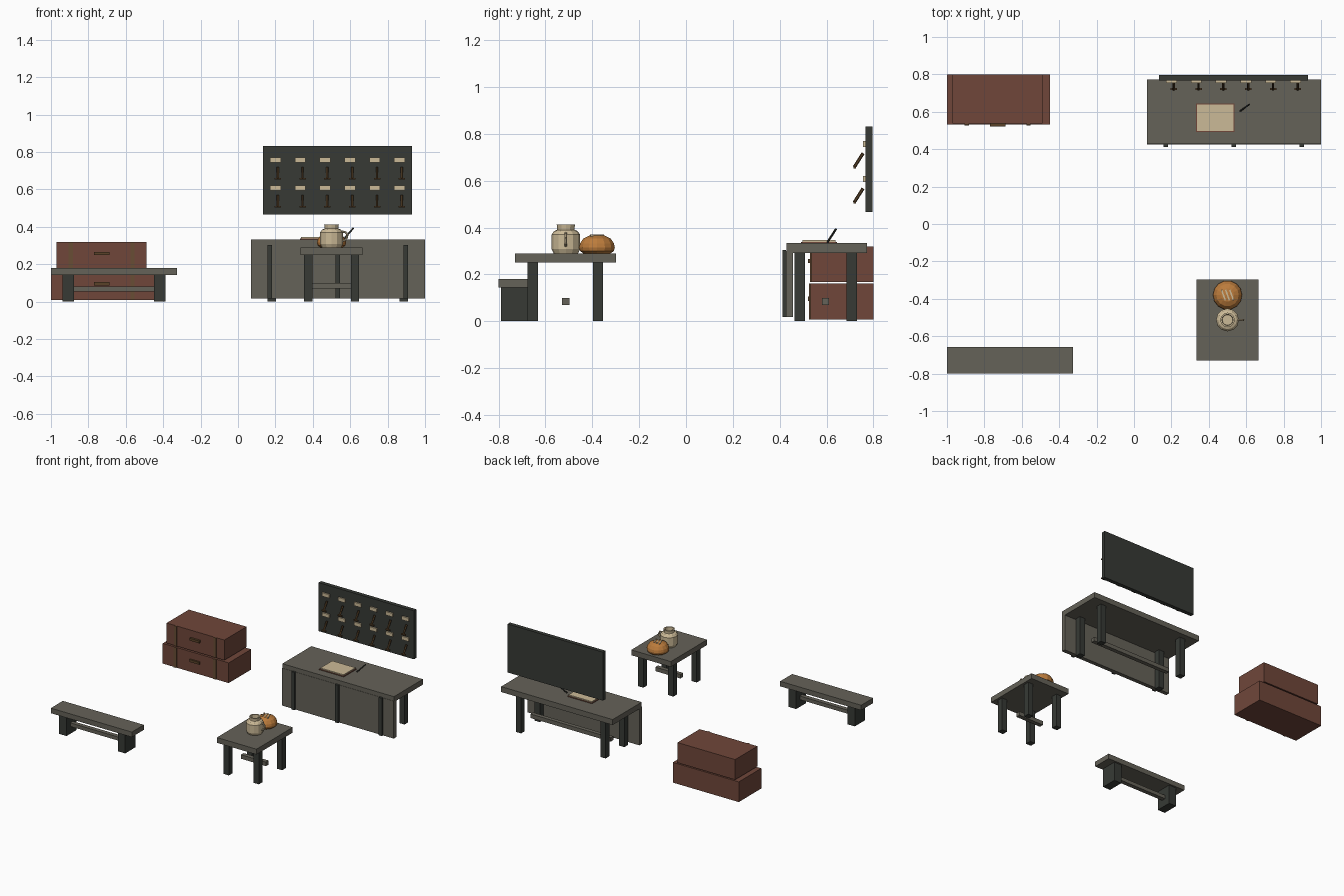
import bpy, bmesh, math
from mathutils import Vector

if "Cube" in bpy.data.objects:
    bpy.data.objects.remove(bpy.data.objects["Cube"])


def material(name, rgb):
    m = bpy.data.materials.new(name)
    m.diffuse_color = (*rgb, 1)
    m.use_nodes = True
    m.node_tree.nodes["Principled BSDF"].inputs["Base Color"].default_value = m.diffuse_color
    return m


WOOD = material("weathered_wood", (0.13, 0.122, 0.098))
DARK = material("dark_wood", (0.038, 0.042, 0.036))
LEATHER = material("red_leather", (0.16, 0.062, 0.042))
STRAP = material("strap_brown", (0.14, 0.075, 0.035))
CREAM = material("cream", (0.60, 0.49, 0.31))
BREAD = material("bread_crust", (0.50, 0.20, 0.045))
BRASS = material("old_brass", (0.10, 0.055, 0.022))


def finish(name, bm, mat):
    bmesh.ops.recalc_face_normals(bm, faces=bm.faces)
    me = bpy.data.meshes.new(name)
    bm.to_mesh(me)
    bm.free()
    me.materials.append(mat)
    ob = bpy.data.objects.new(name, me)
    bpy.context.collection.objects.link(ob)
    return ob


def box(name, x, y, z, mat):
    """Box from (min, max) ranges."""
    bm = bmesh.new()
    bmesh.ops.create_cube(bm, size=1)
    for v in bm.verts:
        v.co = [r[0] + (c + 0.5) * (r[1] - r[0]) for c, r in zip(v.co, (x, y, z))]
    return finish(name, bm, mat)


def rod(name, a, b, r, mat, sides=6, r2=None):
    """Straight rod between two points."""
    a, b = Vector(a), Vector(b)
    bm = bmesh.new()
    bmesh.ops.create_cone(bm, cap_ends=True, segments=sides, radius1=r,
                          radius2=r if r2 is None else r2, depth=(b - a).length)
    ob = finish(name, bm, mat)
    ob.location = (a + b) / 2
    ob.rotation_mode = 'QUATERNION'
    ob.rotation_quaternion = (b - a).to_track_quat('Z', 'Y')
    return ob


def lathe(name, profile, centre, sides, mat):
    """Revolve (radius, z) points around a vertical axis."""
    bm = bmesh.new()
    vs = [bm.verts.new((r, 0, z)) for r, z in profile]
    es = [bm.edges.new(p) for p in zip(vs, vs[1:])]
    bmesh.ops.spin(bm, geom=vs + es, cent=(0, 0, 0), axis=(0, 0, 1),
                   angle=2 * math.pi, steps=sides, use_duplicate=False)
    bmesh.ops.remove_doubles(bm, verts=bm.verts, dist=1e-5)
    ob = finish(name, bm, mat)
    ob.location = centre
    return ob


# Bench
box("bench_seat", (-1, -0.325), (-0.8, -0.657), (0.143, 0.181), WOOD)
for x in (-0.907, -0.418):
    box("bench_leg", (x - 0.031, x + 0.031), (-0.79, -0.67), (0, 0.143), DARK)
box("bench_stretcher", (-0.88, -0.445), (-0.745, -0.713), (0.055, 0.082), WOOD)

# Small table
box("table_top", (0.335, 0.665), (-0.73, -0.298), (0.25, 0.29), WOOD)
for x in (0.375, 0.625):
    for y in (-0.654, -0.376):
        box("table_leg", (x - 0.022, x + 0.022), (y - 0.022, y + 0.022), (0, 0.25), DARK)
box("table_stretcher", (0.395, 0.605), (-0.53, -0.498), (0.07, 0.10), WOOD)

# Counter
box("counter_top", (0.07, 1), (0.428, 0.773), (0.292, 0.333), WOOD)
box("counter_front_panel", (0.07, 1), (0.426, 0.456), (0.018, 0.30), WOOD)
for x in (0.17, 0.533, 0.897):
    box("counter_batten", (x - 0.013, x + 0.013), (0.412, 0.427), (0.018, 0.303), DARK)
for x in (0.181, 0.886):
    for y in (0.485, 0.708):
        box("counter_leg", (x - 0.022, x + 0.022), (y - 0.022, y + 0.022), (0, 0.292), DARK)
box("counter_stretcher", (0.2, 0.868), (0.58, 0.611), (0.07, 0.10), WOOD)

# Book and pen on the counter
box("book_cover", (0.332, 0.537), (0.492, 0.645), (0.333, 0.338), LEATHER)
box("book_pages", (0.338, 0.531), (0.498, 0.639), (0.338, 0.346), CREAM)
rod("pen", (0.568, 0.604, 0.337), (0.617, 0.64, 0.393), 0.005, DARK)

# Key board with labels and hanging keys
box("key_board", (0.135, 0.93), (0.766, 0.796), (0.467, 0.832), DARK)
for zt in (0.757, 0.607):
    for i in range(6):
        x = 0.2 + i * 0.1328
        box("key_label", (x - 0.029, x + 0.029), (0.755, 0.766), (zt - 0.013, zt + 0.013), CREAM)
        rod("key_shank", (x + 0.012, 0.756, zt - 0.04), (x + 0.012, 0.718, zt - 0.1), 0.007, BRASS)
        box("key_bit", (x - 0.005, x + 0.03), (0.716, 0.726), (zt - 0.105, zt - 0.095), BRASS)

# Stacked trunks with straps and handles
for tier, x, y0, z, zh in (("lower", (-1, -0.45), 0.532, (0.008, 0.16), 0.096),
                           ("upper", (-0.97, -0.489), 0.536, (0.168, 0.32), 0.257)):
    box(tier + "_trunk", x, (y0, 0.8), z, LEATHER)
    for sx in (-0.894, -0.564):
        box(tier + "_trunk_strap", (sx - 0.011, sx + 0.011), (y0 - 0.006, y0), z, STRAP)
    box(tier + "_trunk_handle", (-0.77, -0.688), (0.52, y0), (zh - 0.009, zh + 0.009), BRASS)

# Jug
lathe("jug", [(0, 0), (0.052, 0), (0.061, 0.018), (0.061, 0.08), (0.05, 0.095), (0.037, 0.1),
              (0.037, 0.107), (0.039, 0.122), (0.03, 0.122), (0.028, 0.085), (0, 0.085)],
      (0.5, -0.513, 0.29), 12, CREAM)
arc = [(0.555, 0.375), (0.578, 0.37), (0.585, 0.355), (0.58, 0.335), (0.555, 0.32)]
for (xa, za), (xb, zb) in zip(arc, arc[1:]):
    rod("jug_handle", (xa, -0.513, za), (xb, -0.513, zb), 0.0055, CREAM)

# Round loaf with slashes
lathe("loaf", [(0, 0), (0.06, 0), (0.074, 0.01), (0.078, 0.025), (0.074, 0.042), (0.06, 0.063),
               (0.035, 0.075), (0, 0.079)], (0.5, -0.38, 0.29), 14, BREAD)
for dx in (-0.022, 0, 0.022):
    s = box("loaf_slash", (-0.004, 0.004), (-0.03, 0.03), (-0.004, 0.004), CREAM)
    s.location = (0.5 + dx, -0.38, 0.366)
    s.rotation_euler.z = math.radians(20)
